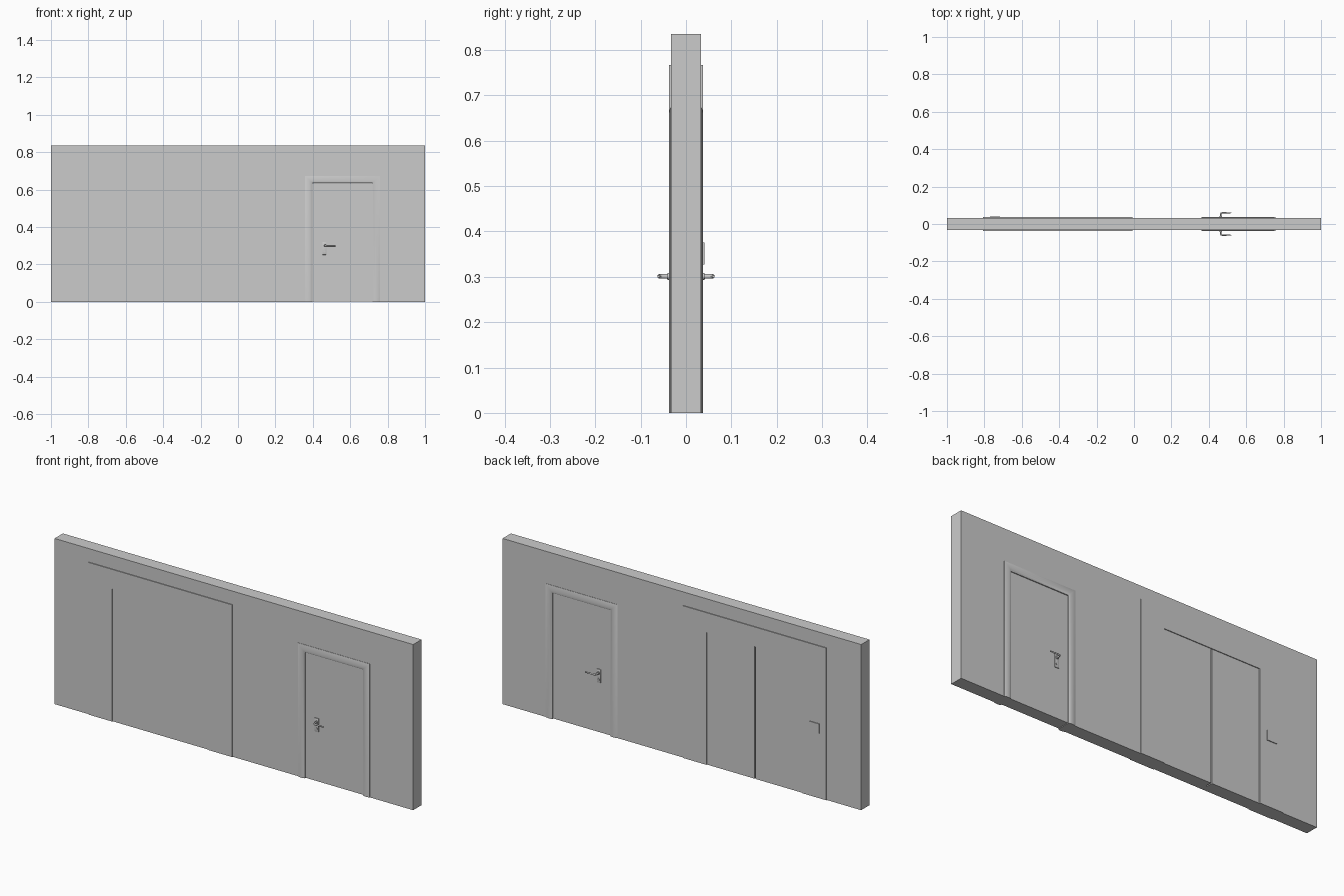
import bpy, bmesh, math
from mathutils import Matrix

if "Cube" in bpy.data.objects:
    bpy.data.objects.remove(bpy.data.objects["Cube"])

W, H, Y = 1.0, 0.835, 0.033          # wall half width, height, half depth
DX0, DX1, DZ = 0.397, 0.72, 0.635    # hinged door opening
LX0, LX1, LZ = -0.676, -0.14, 0.668  # lift opening


def finish(name, bm, smooth=False):
    bmesh.ops.recalc_face_normals(bm, faces=bm.faces)
    me = bpy.data.meshes.new(name)
    bm.to_mesh(me)
    bm.free()
    ob = bpy.data.objects.new(name, me)
    bpy.context.collection.objects.link(ob)
    if smooth:
        bpy.ops.object.select_all(action='DESELECT')
        ob.select_set(True)
        bpy.context.view_layer.objects.active = ob
        bpy.ops.object.shade_smooth_by_angle(angle=math.radians(35))
    return ob


def slab(name, pts, y0, y1, bevel=0):
    """Extrude an x-z outline from y0 to y1."""
    bm = bmesh.new()
    f = bm.faces.new([bm.verts.new((x, y0, z)) for x, z in pts])
    r = bmesh.ops.extrude_face_region(bm, geom=[f])
    for v in r['geom']:
        if isinstance(v, bmesh.types.BMVert):
            v.co.y = y1
    if bevel:
        bmesh.ops.bevel(bm, geom=bm.edges[:], offset=bevel, segments=2,
                        affect='EDGES', profile=0.5)
    return finish(name, bm, bool(bevel))


def rect(x0, x1, z0, z1):
    return [(x0, z0), (x1, z0), (x1, z1), (x0, z1)]


def notch(x0, x1, z):
    return [(x0, 0), (x0, z), (x1, z), (x1, 0)]


def architrave(name, s):
    """Rounded casing swept around the door opening with mitred corners."""
    prof = [(0, 0.028), (0, 0.034), (0.005, 0.0365), (0.014, 0.038),
            (0.024, 0.0375), (0.033, 0.036), (0.038, 0.0345), (0.038, 0.031)]
    bm = bmesh.new()
    rings = []
    for x, sx, z, sz in ((DX0, -1, 0, 0), (DX0, -1, DZ, 1), (DX1, 1, DZ, 1), (DX1, 1, 0, 0)):
        rings.append([bm.verts.new((x + sx * d, s * y, z + sz * d)) for d, y in prof])
    n = len(prof)
    for a, b in zip(rings, rings[1:]):
        for i in range(n):
            j = (i + 1) % n
            bm.faces.new((a[i], a[j], b[j], b[i]))
    bm.faces.new(rings[0])
    bm.faces.new(rings[-1])
    finish(name, bm, True)


def cylinder(name, x, z, r, y0, y1):
    bm = bmesh.new()
    m = Matrix.Translation((x, (y0 + y1) / 2, z)) @ Matrix.Rotation(math.pi / 2, 4, 'X')
    bmesh.ops.create_cone(bm, cap_ends=True, segments=20, radius1=r, radius2=r,
                          depth=abs(y1 - y0), matrix=m)
    finish(name, bm, True)


def lever(name, s):
    """Round bar bent at a right angle, tapering to the tip."""
    path = [(0.463, 0.03, 0, -1, 0.0055), (0.463, 0.052, 0, -1, 0.005),
            (0.4655, 0.0575, -0.7, -0.7, 0.005), (0.472, 0.06, -1, 0, 0.0045),
            (0.52, 0.06, -1, 0, 0.0035)]
    bm = bmesh.new()
    rings = []
    for x, y, tx, ty, r in path:
        ring = []
        for i in range(12):
            a = 2 * math.pi * i / 12
            c = math.cos(a) * r * 0.7
            ring.append(bm.verts.new((x + c * ty, s * (y - c * tx), 0.301 + math.sin(a) * r)))
        rings.append(ring)
    for a, b in zip(rings, rings[1:]):
        for i in range(12):
            j = (i + 1) % 12
            bm.faces.new((a[i], a[j], b[j], b[i]))
    bm.faces.new(rings[0])
    bm.faces.new(rings[-1])
    finish(name, bm, True)


# Wall with the two openings
slab("wall", [(-W, 0)] + notch(LX0, LX1, LZ) + notch(DX0, DX1, DZ)
     + [(W, 0), (W, H), (-W, H)], -Y, Y)

# Lift: wide flat surrounds, one plain front panel, two back leaves with a slit
for s, side in ((-1, "front"), (1, "back")):
    slab("lift_surround_" + side, [(-0.808, 0)] + notch(LX0, LX1, LZ)
         + [(-0.008, 0), (-0.008, 0.767), (-0.808, 0.767)], s * 0.031, s * 0.037)
slab("lift_front_panel", rect(LX0, LX1, 0, LZ), -Y, 0)
mid = (LX0 + LX1) / 2
slab("lift_leaf_left", rect(LX0, mid - 0.003, 0, LZ), 0, Y)
slab("lift_leaf_right", rect(mid + 0.003, LX1, 0, LZ), 0, Y)

# Call button plate on the back surround
slab("call_plate", rect(-0.77, -0.717, 0.327, 0.376), 0.036, 0.041)

# Hinged door leaf
slab("door_leaf", rect(DX0 + 0.001, DX1 - 0.001, 0.002, DZ - 0.001), -0.031, 0.031)

# Casing and handle set on both sides
for s, side in ((-1, "front"), (1, "back")):
    architrave("door_casing_" + side, s)
    slab("handle_plate_" + side, rect(0.451, 0.473, 0.252, 0.32),
         s * 0.03, s * 0.035, 0.0015)
    cylinder("handle_collar_" + side, 0.463, 0.301, 0.0075, s * 0.034, s * 0.041)
    cylinder("lock_barrel_" + side, 0.463, 0.269, 0.0055, s * 0.034, s * 0.038)
    lever("lever_" + side, s)
